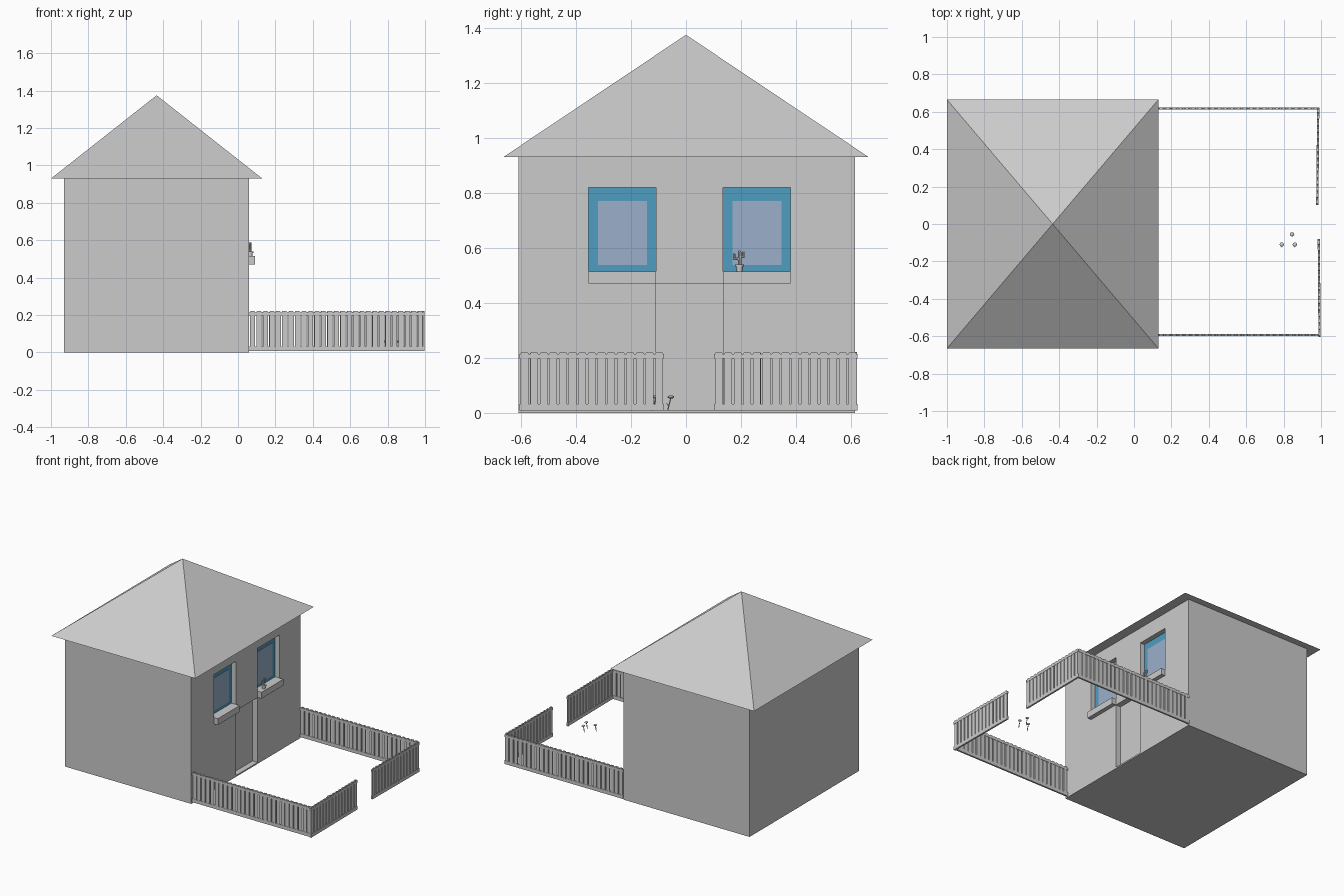
import bpy, bmesh, math
from mathutils import Vector, Matrix

if "Cube" in bpy.data.objects:
    bpy.data.objects.remove(bpy.data.objects["Cube"])


def material(name, rgb):
    m = bpy.data.materials.new(name)
    m.use_nodes = True
    m.diffuse_color = (*rgb, 1)
    bsdf = next(n for n in m.node_tree.nodes if n.type == 'BSDF_PRINCIPLED')
    bsdf.inputs["Base Color"].default_value = (*rgb, 1)
    return m


GREY = material("plain_grey", (0.6, 0.6, 0.6))
BLUE = material("frame_blue", (0.08, 0.34, 0.53))
GLASS = material("pale_glass", (0.32, 0.43, 0.6))


def make(name, bm, mat=GREY, smooth=False):
    bmesh.ops.recalc_face_normals(bm, faces=bm.faces)
    me = bpy.data.meshes.new(name)
    bm.to_mesh(me)
    bm.free()
    me.materials.append(mat)
    ob = bpy.data.objects.new(name, me)
    bpy.context.collection.objects.link(ob)
    if smooth:
        bpy.ops.object.select_all(action='DESELECT')
        ob.select_set(True)
        bpy.context.view_layer.objects.active = ob
        bpy.ops.object.shade_smooth_by_angle(angle=math.radians(40))
    return ob


def add_box(bm, lo, hi):
    lo, hi = Vector(lo), Vector(hi)
    mat = Matrix.Translation((lo + hi) / 2) @ Matrix.Diagonal((*(hi - lo), 1))
    return bmesh.ops.create_cube(bm, size=1, matrix=mat)["verts"]


def box(name, lo, hi, mat=GREY):
    bm = bmesh.new()
    add_box(bm, lo, hi)
    return make(name, bm, mat)


def add_rod(bm, a, b, r1, r2=None, sides=8):
    a, b = Vector(a), Vector(b)
    rot = (b - a).to_track_quat('Z', 'Y').to_matrix().to_4x4()
    bmesh.ops.create_cone(bm, cap_ends=True, segments=sides, radius1=r1,
                          radius2=r1 if r2 is None else r2, depth=(b - a).length,
                          matrix=Matrix.Translation((a + b) / 2) @ rot)


def add_ball(bm, centre, r, squash=1):
    bmesh.ops.create_uvsphere(bm, u_segments=8, v_segments=6, radius=r,
                              matrix=Matrix.Translation(centre) @ Matrix.Diagonal((1, 1, squash, 1)))


# House body with door and window recesses
WALL, BACK = 0.06, 0.02
DOOR = (-0.11, 0.135)
WINDOWS = {"right": (-0.355, -0.11), "left": (0.135, 0.38)}
house = box("house_walls", (-0.93, -0.61, 0), (WALL, 0.615, 0.93))
openings = [(*DOOR, 0.01, 0.47)] + [(*w, 0.515, 0.82) for w in WINDOWS.values()]
for y0, y1, z0, z1 in openings:
    cutter = box("recess_cutter", (BACK, y0, z0), (WALL + 0.1, y1, z1))
    cutter.hide_render = True
    mod = house.modifiers.new("recess", 'BOOLEAN')
    mod.object = cutter
    mod.solver = 'EXACT'
    bpy.context.view_layer.objects.active = house
    bpy.ops.object.modifier_apply(modifier=mod.name)
    bpy.data.objects.remove(cutter)

# Windows and sills
for side, (y0, y1) in WINDOWS.items():
    box(side + "_window_frame", (BACK, y0, 0.515), (BACK + 0.006, y1, 0.82), BLUE)
    box(side + "_window_glass", (BACK + 0.006, y0 + 0.035, 0.538),
        (BACK + 0.009, y1 - 0.032, 0.77), GLASS)
    box(side + "_window_sill", (WALL - 0.002, y0, 0.47), (0.09, y1, 0.515))

# Pyramid roof
bm = bmesh.new()
base = [bm.verts.new((x, y, 0.93)) for x, y in
        ((-1, -0.665), (0.13, -0.665), (0.13, 0.665), (-1, 0.665))]
apex = bm.verts.new((-0.435, 0, 1.375))
bm.faces.new(base)
for i in range(4):
    bm.faces.new((base[i], base[(i + 1) % 4], apex))
make("roof", bm)


# Picket fence panels: slim gaps between boards, rails top and bottom
def fence(name, start, end, depth=0.012, gap=0.007):
    start, end = Vector((*start, 0)), Vector((*end, 0))
    length = (end - start).length
    count = round(length / 0.034)
    step = length / count
    half = depth / 2
    bm = bmesh.new()
    for i in range(count):
        verts = add_box(bm, (i * step + gap / 2, -half * 0.7, 0.012),
                        ((i + 1) * step - gap / 2, half * 0.7, 0.222))
        tops = [e for e in bm.edges if all(v in verts and v.co.z > 0.2 for v in e.verts)
                and abs(e.verts[0].co.y - e.verts[1].co.y) > half]
        bmesh.ops.bevel(bm, geom=tops, offset=0.005, segments=1, affect='EDGES')
    for z0, z1 in ((0.008, 0.033), (0.198, 0.215)):
        add_box(bm, (0, -half, z0), (length, half, z1))
    angle = math.atan2(end.y - start.y, end.x - start.x)
    bm.transform(Matrix.Translation(start) @ Matrix.Rotation(angle, 4, 'Z'))
    make(name, bm)


fence("front_fence", (WALL, -0.593), (0.993, -0.593))
fence("back_fence", (WALL, 0.617), (0.988, 0.617))
fence("right_gate_fence", (0.992, -0.605), (0.988, -0.08))
fence("left_gate_fence", (0.98, 0.102), (0.985, 0.622))

# Potted cactus on the left sill
px, py = 0.066, 0.195
bm = bmesh.new()
add_rod(bm, (px, py, 0.515), (px, py, 0.535), 0.011, 0.013, 12)
add_rod(bm, (px, py, 0.533), (px, py, 0.54), 0.016, sides=12)
make("cactus_pot", bm, smooth=True)

bm = bmesh.new()
add_rod(bm, (px, py, 0.538), (px, py, 0.585), 0.006)
add_ball(bm, (px, py, 0.585), 0.006)
for dy, z in ((-0.02, 0.56), (0.014, 0.567)):
    elbow = (px, py + dy, z)
    tip = (px, py + dy, z + 0.017)
    add_rod(bm, (px, py, z), elbow, 0.0045)
    add_rod(bm, elbow, tip, 0.0045)
    add_ball(bm, elbow, 0.0045)
    add_ball(bm, tip, 0.0045)
make("cactus", bm, smooth=True)

# Three small flowers in the yard
for i, (x, y) in enumerate(((0.79, -0.11), (0.86, -0.11), (0.845, -0.055))):
    bm = bmesh.new()
    add_rod(bm, (x, y - 0.012, 0.008), (x, y, 0.055), 0.002, sides=6)
    add_rod(bm, (x, y - 0.007, 0.025), (x, y - 0.016, 0.036), 0.003, 0.0005, 4)
    add_ball(bm, (x, y, 0.058), 0.012, 0.5)
    make("flower_%d" % (i + 1), bm, smooth=True)
